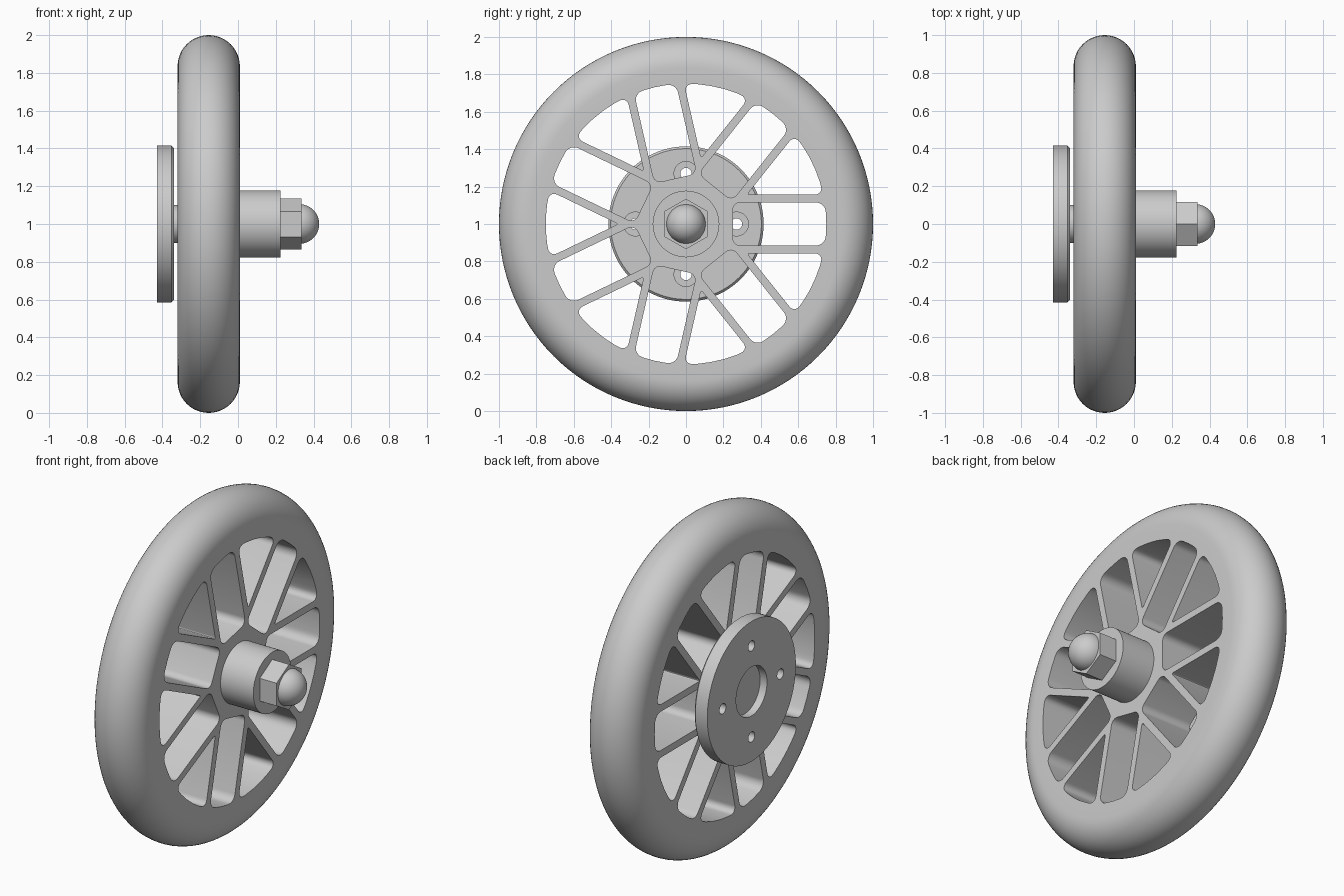
import bpy, bmesh
from math import sin, cos, pi, asin, tau
from mathutils import Matrix

if "Cube" in bpy.data.objects:
    bpy.data.objects.remove(bpy.data.objects["Cube"])

GREY = (0.6, 0.6, 0.6, 1)
metal = bpy.data.materials.new("light grey")
metal.use_nodes = True
metal.diffuse_color = GREY
metal.node_tree.nodes["Principled BSDF"].inputs["Base Color"].default_value = GREY

AXLE = Matrix.Translation((0, 0, 1))


def add_lathe(bm, profile, sides, matrix=AXLE):
    """Turn (x, radius) points round the x axis and cap both ends."""
    rings = [[bm.verts.new(matrix @ Matrix.Rotation(tau * i / sides, 4, 'X')
                           @ Matrix.Translation((x, 0, r)).to_translation())
              for i in range(sides)] for x, r in profile]
    for a, b in zip(rings, rings[1:]):
        for i in range(sides):
            j = (i + 1) % sides
            bm.faces.new((a[i], a[j], b[j], b[i]))
    bm.faces.new(rings[0])
    bm.faces.new(rings[-1])


def finish(name, bm, smooth=True):
    bmesh.ops.recalc_face_normals(bm, faces=bm.faces)
    mesh = bpy.data.meshes.new(name)
    bm.to_mesh(mesh)
    bm.free()
    obj = bpy.data.objects.new(name, mesh)
    bpy.context.collection.objects.link(obj)
    mesh.materials.append(metal)
    if smooth:
        shade(obj)
    return obj


def select(obj):
    bpy.ops.object.select_all(action='DESELECT')
    obj.select_set(True)
    bpy.context.view_layer.objects.active = obj


def shade(obj):
    select(obj)
    bpy.ops.object.shade_smooth_by_angle(angle=pi / 6)


def lathe(name, profile, sides=64, smooth=True):
    bm = bmesh.new()
    add_lathe(bm, profile, sides)
    return finish(name, bm, smooth)


def cut(obj, cutter):
    cutter.hide_render = True
    mod = obj.modifiers.new("cut", 'BOOLEAN')
    mod.operation, mod.solver, mod.object = 'DIFFERENCE', 'EXACT', cutter
    select(obj)
    bpy.ops.object.modifier_apply(modifier=mod.name)
    bpy.data.objects.remove(cutter)
    shade(obj)


def add_window(bm, outline, rounding, angle):
    """Prism through the wheel; rounding maps corner index to its size."""
    part = bmesh.new()
    ends = [[part.verts.new((x, u, v)) for u, v in outline] for x in (-0.5, 0.2)]
    part.faces.new(ends[0])
    part.faces.new(ends[1])
    n = len(outline)
    for i in range(n):
        j = (i + 1) % n
        part.faces.new((ends[0][i], ends[0][j], ends[1][j], ends[1][i]))
    for i, size in rounding.items():
        edge = part.edges.get((ends[0][i], ends[1][i]))
        bmesh.ops.bevel(part, geom=[edge], offset=size, offset_type='OFFSET',
                        segments=6, profile=0.5, affect='EDGES')
    part.transform(AXLE @ Matrix.Rotation(angle, 4, 'X'))
    mesh = bpy.data.meshes.new("window")
    part.to_mesh(mesh)
    part.free()
    bm.from_mesh(mesh)
    bpy.data.meshes.remove(mesh)


def arc(start, end, steps, radius):
    return [(radius * cos(a), radius * sin(a))
            for a in (start + (end - start) * i / steps for i in range(steps + 1))]


# Wheel with a half-round tread
HALF, MID, RIM = 0.165, -0.155, 0.75
tread = [(MID - HALF * cos(pi * i / 24), 1 - HALF + HALF * sin(pi * i / 24))
         for i in range(25)]
wheel = lathe("wheel", [(MID - HALF, 0.78)] + tread + [(MID + HALF, 0.78)], 128)

# Seven straight slots alternating with seven wedge windows
COUNT, SLOT, SPOKE = 7, 0.115, 0.042
half_step = pi / COUNT
edge = SLOT + SPOKE
a = asin(SLOT / RIM)
slot = [(0.25, -SLOT)] + arc(-a, a, 4, RIM) + [(0.25, SLOT)]
apex = edge / sin(half_step)
b = half_step - asin(edge / RIM)
wedge = [(apex, 0)] + arc(-b, b, 5, RIM)
windows = bmesh.new()
for i in range(COUNT):
    turn = tau * i / COUNT
    add_window(windows, slot, {0: 0.04, 1: 0.045, 5: 0.045, 6: 0.04}, turn)
    add_window(windows, wedge, {0: 0.015, 1: 0.045, 6: 0.045}, turn + half_step)
cut(wheel, finish("window_cutter", windows))

# Mounting plate with a centre recess and four counterbored bolt holes
plate = lathe("mounting_plate", [(-0.43, 0.415), (-0.352, 0.415), (-0.34, 0.403)], 96)
holes = bmesh.new()
add_lathe(holes, [(-0.5, 0.145), (-0.385, 0.145)], 48)
for i in range(4):
    place = AXLE @ Matrix.Rotation(i * pi / 2, 4, 'X') @ Matrix.Translation((0, 0, 0.27))
    add_lathe(holes, [(-0.5, 0.03), (-0.385, 0.03), (-0.385, 0.064), (-0.3, 0.064)], 32, place)
cut(plate, finish("hole_cutter", holes))

# Axle parts
lathe("axle_spacer", [(-0.36, 0.1), (-0.31, 0.1)])
lathe("hub_sleeve", [(0, 0.178), (0.225, 0.178)])
lathe("hex_nut", [(0.22, 0.135), (0.335, 0.135)], 6, False)
dome = [(0.325 + 0.105 * sin(t), 0.105 * cos(t)) for t in (pi / 2 * i / 12.2 for i in range(13))]
lathe("nut_cap", [(0.3, 0.105)] + dome, 48)
